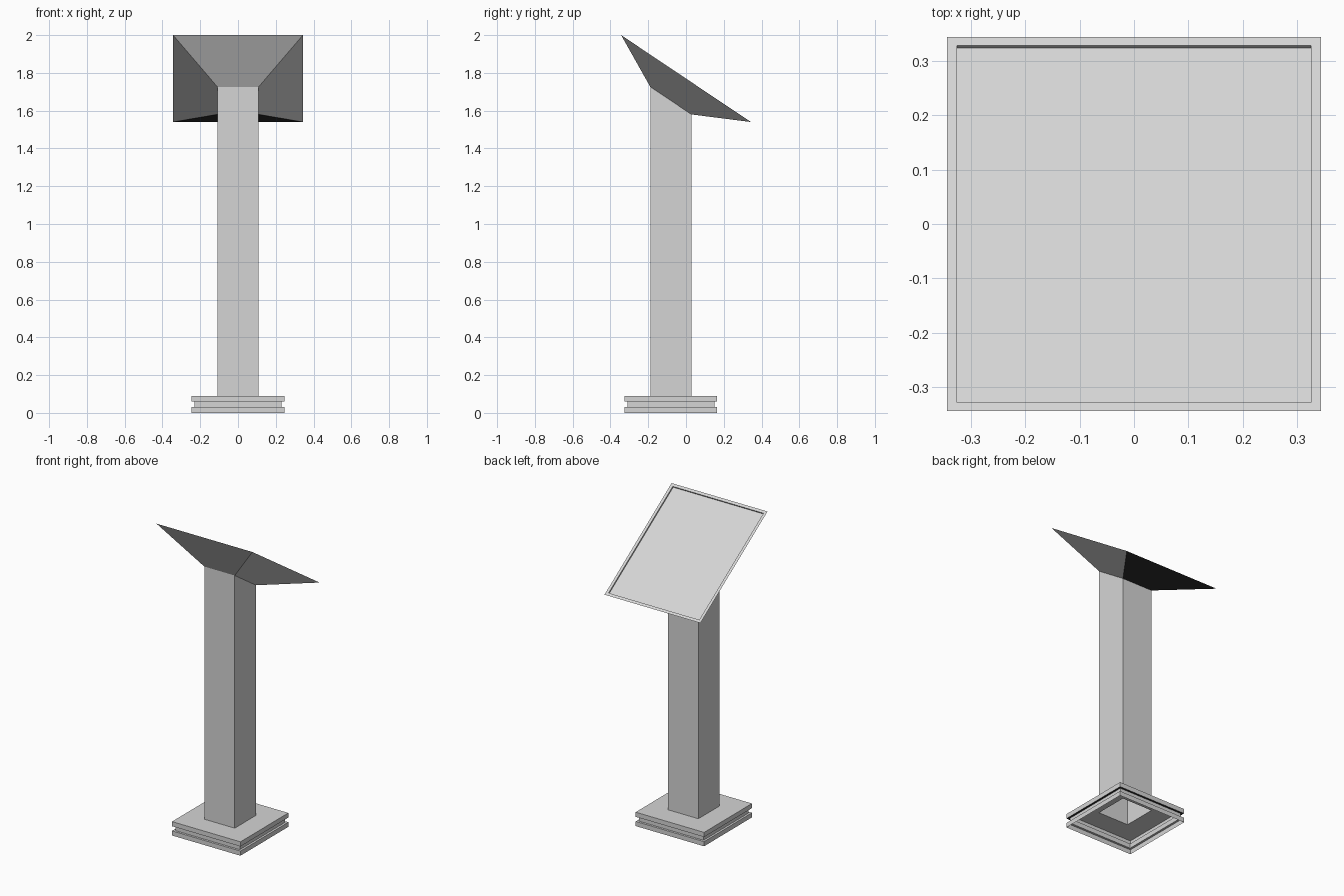
import bpy, bmesh, math
from mathutils import Vector

if "Cube" in bpy.data.objects:
    bpy.data.objects.remove(bpy.data.objects["Cube"])

SLOPE = -0.46 / 0.687                      # fall of the tilted display towards the back
NORMAL = Vector((0, -SLOPE, 1)).normalized()
POST_Y, POST_HALF = -0.08, 0.109


def material(name, value):
    mat = bpy.data.materials.new(name)
    mat.diffuse_color = (value, value, value, 1)
    mat.use_nodes = True
    mat.node_tree.nodes["Principled BSDF"].inputs["Base Color"].default_value = mat.diffuse_color
    return mat


MATERIALS = [material("light_grey", 0.665), material("black", 0.03)]


def ring(hx, hy, cy, z, slope=0.0):
    """Rectangular loop of four points, optionally tilted along y."""
    return [Vector((sx * hx, cy + sy * hy, z + slope * sy * hy))
            for sx, sy in ((-1, -1), (1, -1), (1, 1), (-1, 1))]


def loft(name, rings, cap_top=False):
    """Skin a stack of loops with flat quads; faces looking straight down are black."""
    bm = bmesh.new()
    loops = [[bm.verts.new(p) for p in r] for r in rings]
    for a, b in zip(loops, loops[1:]):
        for i in range(4):
            j = (i + 1) % 4
            bm.faces.new((a[i], a[j], b[j], b[i]))
    if cap_top:
        bm.faces.new(loops[-1])
    bm.normal_update()
    for f in bm.faces:
        f.material_index = 1 if f.normal.z < -0.9 else 0
    mesh = bpy.data.meshes.new(name)
    bm.to_mesh(mesh)
    bm.free()
    for mat in MATERIALS:
        mesh.materials.append(mat)
    obj = bpy.data.objects.new(name, mesh)
    bpy.context.collection.objects.link(obj)
    return obj


# Stepped base: hollow shell, open below, with a groove around the middle
steps = [(0.245, 0.0), (0.245, 0.03), (0.231, 0.03), (0.231, 0.06),
         (0.245, 0.06), (0.245, 0.09), (POST_HALF, 0.09)]
loft("base", [ring(h, h, POST_Y, z) for h, z in steps])

# Square hollow post, cut at the display angle on top
post_top = ring(POST_HALF, POST_HALF, POST_Y, 1.653, SLOPE)
loft("post", [ring(POST_HALF, POST_HALF, POST_Y, 0.09), post_top])

# Flared head with a thin rim and a shallow recessed panel
HALF, RIM, DEPTH = 0.3435, 0.0185, 0.009
MID_Z = 1.77
rim_outer = ring(HALF, HALF, 0, MID_Z, SLOPE)
rim_inner = ring(HALF - RIM, HALF - RIM * NORMAL.z, 0, MID_Z, SLOPE)
panel = [p - NORMAL * DEPTH for p in rim_inner]
loft("display_head", [post_top, rim_outer, rim_inner, panel], cap_top=True)
